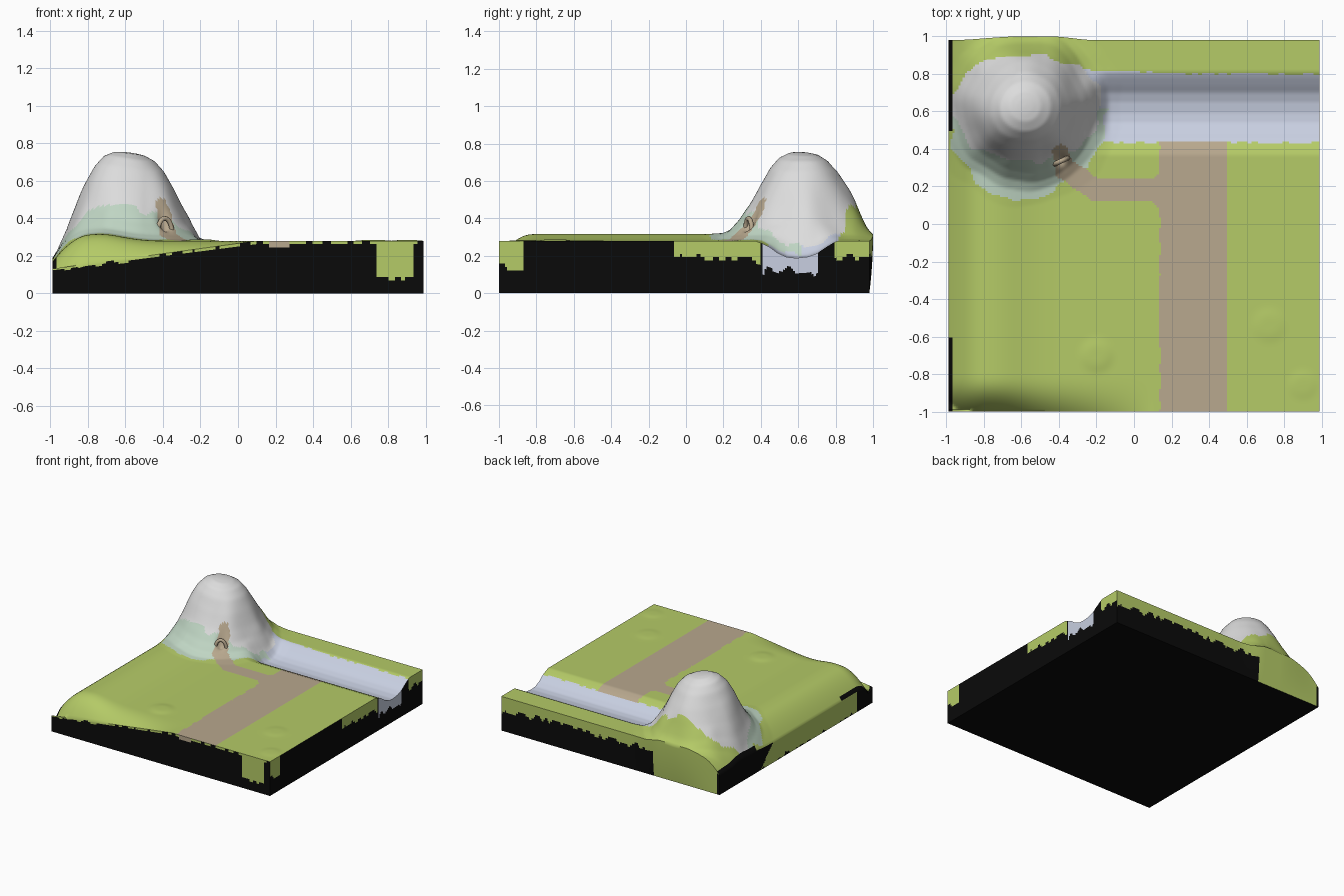
import bpy, bmesh, math
from mathutils import Vector, noise

if "Cube" in bpy.data.objects:
    bpy.data.objects.remove(bpy.data.objects["Cube"])

N = 180                      # terrain grid resolution
X0, X1, Y0, Y1 = -0.99, 0.99, -1.0, 0.98
GROUND = 0.28
PEAK = (-0.58, 0.63)


def mat(name, rgb):
    m = bpy.data.materials.new(name)
    lin = [(c / 255 / 12.92 if c < 11 else ((c / 255 + 0.055) / 1.055) ** 2.4) for c in rgb]
    m.diffuse_color = (*lin, 1)
    m.use_nodes = True
    m.node_tree.nodes["Principled BSDF"].inputs["Base Color"].default_value = m.diffuse_color
    return m


MATS = [mat("grass green", (181, 203, 103)), mat("soil black", (10, 10, 10)),
        mat("path brown", (184, 168, 142)), mat("river blue", (200, 207, 225)),
        mat("rock grey", (220, 220, 220)), mat("pale moss", (192, 214, 196))]
GRASS, SOIL, PATH, RIVER, ROCK, MOSS = range(6)


def clamp(v):
    return max(0.0, min(1.0, v))


def step(a, b, v):
    t = clamp((v - a) / (b - a))
    return t * t * (3 - 2 * t)


def rough(x, y, f, seed=0.0):
    return noise.noise(Vector((x * f + seed, y * f, seed)))


def lerp_profile(pts, t):
    for (a, va), (b, vb) in zip(pts, pts[1:]):
        if t <= b:
            return va + (vb - va) * (t - a) / (b - a)
    return pts[-1][1]


PROFILE = [(0, 1), (.1, .995), (.2, .98), (.33, .92), (.45, .8), (.58, .6), (.7, .38),
           (.82, .2), (.95, .07), (1.08, .015), (1.25, 0)]
TROUGH = [(-.22, 0), (-.18, .015), (-.14, .035), (-.1, .065), (-.05, .087), (0, .092),
          (.06, .085), (.11, .068), (.15, .04), (.19, .015), (.22, 0)]


def height(x, y):
    dx, dy = x - PEAK[0], y - PEAK[1]
    # low rise along the left side and faint bumps in the meadow
    h = GROUND + 0.036 * math.exp(-((x + .74) / .17) ** 2) * (1 - step(.5, .9, y))
    for bx, by, r, a in ((-.2, -.7, .08, .008), (.72, -.54, .08, .005), (.9, -.86, .07, .005)):
        h += a * math.exp(-(((x - bx) / r) ** 2 + ((y - by) / r) ** 2) ** 2)
    # mountain
    t = math.hypot(dx / .41, dy / (.42 if dy < 0 else .39))
    t *= 1 + 0.07 * rough(x, y, 6) * clamp(t * 2)
    m = .46 * lerp_profile(PROFILE, t)
    # river bed
    h -= lerp_profile(TROUGH, max(-.22, y - .59)) * step(-.27, -.12, x)
    # edges that slump on the left and front
    e = .13 + .15 * clamp((x + 1) / 1.1)
    h -= max(0, h - e) * (1 - clamp((y + 1) / .2)) ** 2.5
    h -= .13 * (1 - clamp((x + 1) / .2)) ** 2 * (h > .15)
    # cave mouth
    m -= .05 * math.exp(-((x + .395) / .03) ** 2 - ((y - .345) / .035) ** 2)
    m *= 1 - .3 * step(.88, .98, y)
    return max(h + m, .1)


def seg_dist(x, y, a, b):
    p, a, b = Vector((x, y)), Vector(a), Vector(b)
    k = clamp((p - a).dot(b - a) / (b - a).length_squared)
    return (p - a - (b - a) * k).length


def top_colour(x, y):
    j = .012 * rough(x, y, 18, 3)
    dx, dy = x - PEAK[0], y - PEAK[1]
    # road, branch and trail to the cave
    if .135 + j < x < .5 and y < .44 + j:
        return PATH
    if -.22 < x < .14 and .12 < y < .24:
        return PATH
    if abs(x - .11) < .03 and abs(y - .18) < .06 + max(0, x - .1):
        return PATH
    if (seg_dist(x, y, (-.2, .18), (-.36, .29)) < .058 + j
            or seg_dist(x, y, (-.37, .29), (-.39, .38)) < .045 + j):
        return PATH
    # mountain bands
    k = 1 + .12 * rough(x, y, 9, 5)
    if math.hypot(dx / .41, dy / (.29 if dy < 0 else .27)) < k:
        return ROCK
    if y < .62 and math.hypot(dx / .43, dy / .49) < k:
        return MOSS
    if x > -.27 and .435 + j < y < .8 + j + .03 * clamp(.4 - x):
        return RIVER
    return GRASS


def wall_colour(x, y, z, top):
    """Ragged turf hanging over black soil, chosen by side."""
    j = .05 * rough(x + y, x - y, 14, 7)
    if x > X1 - .002:                                    # right
        if .41 < y < .71:
            return RIVER if z > .12 + j else SOIL
        low = .13 if y < -.87 else .19 if -.07 < y < .4 else .2 if y > .79 else 1
    elif y < Y0 + .002:                                  # front
        if .16 < x < .28 and z > .25:
            return PATH
        low = .085 if .74 < x < .94 else top - .012
        j *= .4
    elif x < X0 + .002:                                  # left
        low = 0 if -.8 < y < .45 - z else 1
    else:                                                # back
        low = -1 if -.97 < x < -.4 else .2 - .08 * clamp((x - .75) * 3)
    return GRASS if z > low + j else SOIL


# terrain surface
bm = bmesh.new()
grid = []
for i in range(N + 1):
    row = []
    for k in range(N + 1):
        x, y = X0 + (X1 - X0) * i / N, Y0 + (Y1 - Y0) * k / N
        bulge = .02 * step(.75, .98, y) * step(-.98, -.6, x) * (1 - step(-.45, -.2, x))
        row.append(bm.verts.new((x, y + bulge, height(x, y))))
    grid.append(row)
for i in range(N):
    for k in range(N):
        f = bm.faces.new((grid[i][k], grid[i + 1][k], grid[i + 1][k + 1], grid[i][k + 1]))
        c = f.calc_center_median()
        f.material_index = top_colour(c.x, c.y)
        if c.x < -.972 and (c.y > .5 or c.y < -.6):
            f.material_index = SOIL

# side walls, row by row down to the floor
rim = ([grid[i][0] for i in range(N)] + [grid[N][k] for k in range(N)]
       + [grid[i][N] for i in range(N, 0, -1)] + [grid[0][k] for k in range(N, 0, -1)])
ROWS = 16
upper = rim
for r in range(1, ROWS + 1):
    s = r / ROWS
    lower = [bm.verts.new((v.co.x, min(v.co.y, Y1 + (v.co.y - Y1) * (1 - s * s)),
                           v.co.z * (1 - s))) for v in rim]
    for a in range(len(rim)):
        b = (a + 1) % len(rim)
        f = bm.faces.new((upper[b], upper[a], lower[a], lower[b]))
        c = f.calc_center_median()
        f.material_index = wall_colour(c.x, c.y, c.z, (rim[a].co.z + rim[b].co.z) / 2)
    upper = lower
floor = bm.faces.new(list(reversed(upper)))
floor.material_index = SOIL

for f in bm.faces:
    f.smooth = True
me = bpy.data.meshes.new("terrain_tile")
bm.to_mesh(me)
bm.free()
for m in MATS:
    me.materials.append(m)
me.set_sharp_from_angle(angle=math.radians(45))
bpy.context.collection.objects.link(bpy.data.objects.new("terrain_tile", me))

# cave arch on the mountain foot
cu = bpy.data.curves.new("cave_arch", 'CURVE')
cu.dimensions = '3D'
cu.bevel_depth = .013
cu.bevel_resolution = 2
cu.use_fill_caps = True
sp = cu.splines.new('POLY')
sp.points.add(10)
for n, p in enumerate(sp.points):
    a = math.pi * n / 10
    p.co = (.042 * math.cos(a), 0, .075 * math.sin(a), 1)
cu.materials.append(MATS[PATH])
arch = bpy.data.objects.new("cave_arch", cu)
arch.location = (-.39, .335, .325)
arch.rotation_euler = (0, 0, math.radians(25))
bpy.context.collection.objects.link(arch)
